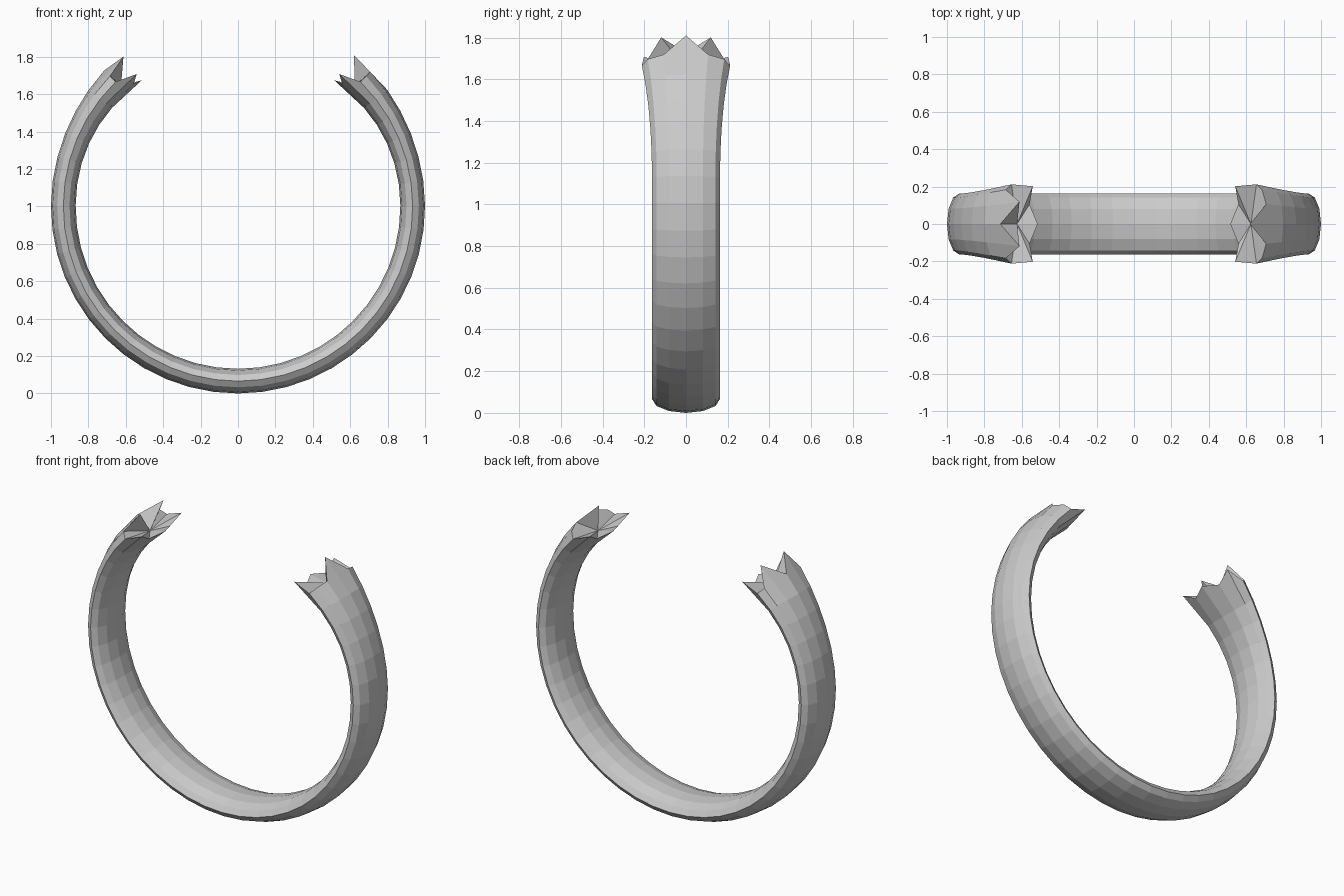
import bpy, bmesh
from math import sin, cos, radians, pi

if "Cube" in bpy.data.objects:
    bpy.data.objects.remove(bpy.data.objects["Cube"])

SIDES = 12            # sides of the oval section
SEGS = 36             # segments along the arc
R = 0.934             # centre-line radius
HALF_T, HALF_W = 0.066, 0.163
GAP = 44.5            # opening half-angle, from the top
TIP = 37.4            # angle reached by the jagged points


def flare(a):
    """Section scale: grows towards the open ends."""
    t = max(0.0, (82 - a) / (82 - GAP))
    return 1 + 0.30 * t * t


def point(angle, k, side, splay=1.0, depth=1.0):
    """Point on the section at an angle from the top (side -1 left, 1 right)."""
    u = 2 * pi * k / SIDES
    s = flare(min(angle, 360 - angle)) if angle >= GAP else 1.30
    r = R + depth * HALF_T * s * cos(u)
    a = radians(angle)
    return (side * r * sin(a), HALF_W * s * splay * sin(u), 1 + r * cos(a))


bm = bmesh.new()

# open ring body, swept clockwise from the right end to the left end
rings = []
for i in range(SEGS + 1):
    a = GAP + (360 - 2 * GAP) * i / SEGS
    rings.append([bm.verts.new(point(a, k, 1)) for k in range(SIDES)])
for r0, r1 in zip(rings, rings[1:]):
    for k in range(SIDES):
        n = (k + 1) % SIDES
        bm.faces.new((r0[k], r0[n], r1[n], r1[k]))

# jagged ends: some section corners pulled out into points, fan to a sunken centre
tips_right = {0: 1.0, 4: 1.1, 6: 1.0}
tips_left = {1: 1.12, 4: 1.1, 6: 1.0}
for ring, side, tips in ((rings[0], 1, tips_right), (rings[-1], -1, tips_left)):
    for k, v in enumerate(ring):
        m = min(k, SIDES - k)
        if m in tips:
            v.co = point(TIP, k, side, tips[m], 1.0)
        elif m == 5:
            v.co = point(GAP - 4, k, side)
    a = radians(GAP - 0.5)
    centre = bm.verts.new((side * 0.9 * sin(a), 0, 1 + 0.9 * cos(a)))
    for k in range(SIDES):
        bm.faces.new((centre, ring[k], ring[(k + 1) % SIDES]))

bmesh.ops.recalc_face_normals(bm, faces=bm.faces[:])
mesh = bpy.data.meshes.new("open_ring")
bm.to_mesh(mesh)
bm.free()
obj = bpy.data.objects.new("open_ring", mesh)
bpy.context.collection.objects.link(obj)
